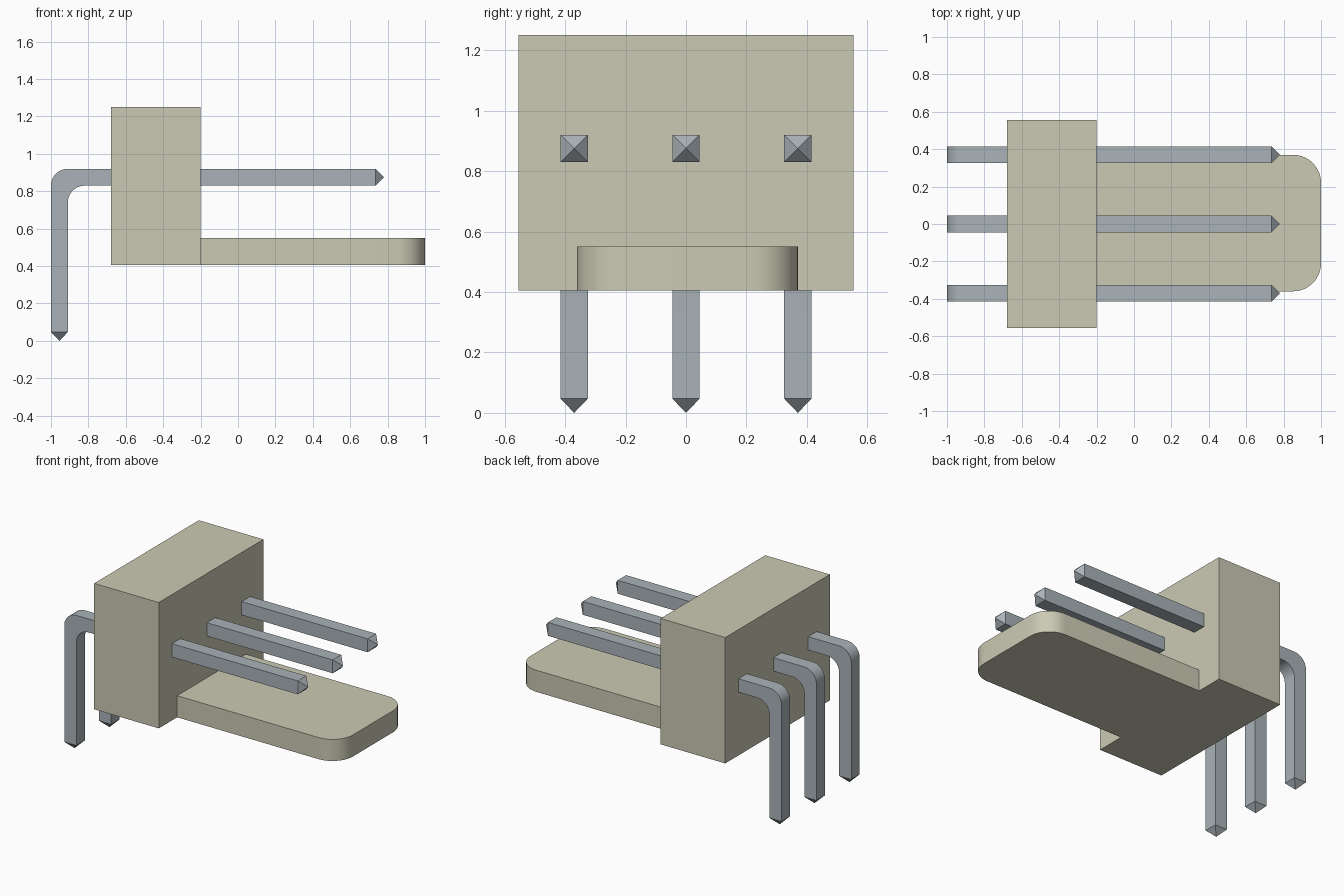
import bpy
import bmesh
import math
from mathutils import Vector

if "Cube" in bpy.data.objects:
    bpy.data.objects.remove(bpy.data.objects["Cube"], do_unlink=True)


def make_material(name, rgb):
    mat = bpy.data.materials.new(name)
    mat.use_nodes = True
    mat.diffuse_color = (*rgb, 1)
    mat.node_tree.nodes["Principled BSDF"].inputs["Base Color"].default_value = (*rgb, 1)
    return mat


plastic = make_material("beige plastic", (0.60, 0.59, 0.46))
metal = make_material("grey metal", (0.40, 0.45, 0.48))


def arc(cx, cz, radius, start, end, steps=10):
    """Points along a circular arc, angles in degrees."""
    angles = [math.radians(start + (end - start) * i / steps) for i in range(steps + 1)]
    return [(cx + radius * math.cos(a), cz + radius * math.sin(a)) for a in angles]


def prism(name, points, offset, mat):
    """Extrude a closed outline of 3D points by an offset vector."""
    bm = bmesh.new()
    face = bm.faces.new([bm.verts.new(p) for p in points])
    grown = bmesh.ops.extrude_face_region(bm, geom=[face])["geom"]
    bmesh.ops.translate(bm, vec=offset, verts=[v for v in grown if isinstance(v, bmesh.types.BMVert)])
    bmesh.ops.recalc_face_normals(bm, faces=bm.faces)
    mesh = bpy.data.meshes.new(name)
    bm.to_mesh(mesh)
    bm.free()
    mesh.materials.append(mat)
    obj = bpy.data.objects.new(name, mesh)
    bpy.context.collection.objects.link(obj)
    return obj


def activate(obj):
    bpy.ops.object.select_all(action="DESELECT")
    obj.select_set(True)
    bpy.context.view_layer.objects.active = obj


def point_end(obj, direction, length):
    """Draw the square end that faces a direction out to a point."""
    bm = bmesh.new()
    bm.from_mesh(obj.data)
    end = max(bm.faces, key=lambda f: f.calc_center_median().dot(direction))
    tip = bmesh.ops.poke(bm, faces=[end])["verts"][0]
    tip.co += direction * length
    bm.to_mesh(obj.data)
    bm.free()


# Housing block with a rounded locking tab merged into its lower edge
BOTTOM = 0.405
block = [(-0.68, -0.555), (-0.2, -0.555), (-0.2, 0.555), (-0.68, 0.555)]
housing = prism("housing", [(x, y, BOTTOM) for x, y in block], Vector((0, 0, 0.845)), plastic)

R = 0.15
outline = [(-0.4, 0.37), (-0.4, -0.36)]
outline += arc(1 - R, -0.36 + R, R, -90, 0) + arc(1 - R, 0.37 - R, R, 0, 90)
tab = prism("locking_tab", [(x, y, BOTTOM) for x, y in outline], Vector((0, 0, 0.145)), plastic)

activate(housing)
union = housing.modifiers.new("join tab", "BOOLEAN")
union.operation = "UNION"
union.solver = "EXACT"
union.object = tab
bpy.ops.object.modifier_apply(modifier=union.name)
bpy.data.objects.remove(tab, do_unlink=True)
bpy.ops.object.shade_smooth_by_angle()

# Bent square pins with pointed ends
W = 0.09
side = [(0.735, 0.92)] + arc(-0.91, 0.83, W, 90, 180)
side += [(-1, 0.047), (-0.91, 0.047)] + arc(-0.82, 0.74, W, 180, 90) + [(0.735, 0.83)]
for label, y in (("right", -0.37), ("middle", 0), ("left", 0.37)):
    pin = prism(label + "_pin", [(x, y - W / 2, z) for x, z in side], Vector((0, W, 0)), metal)
    point_end(pin, Vector((1, 0, 0)), 0.045)
    point_end(pin, Vector((0, 0, -1)), 0.047)
    activate(pin)
    bpy.ops.object.shade_smooth_by_angle()
